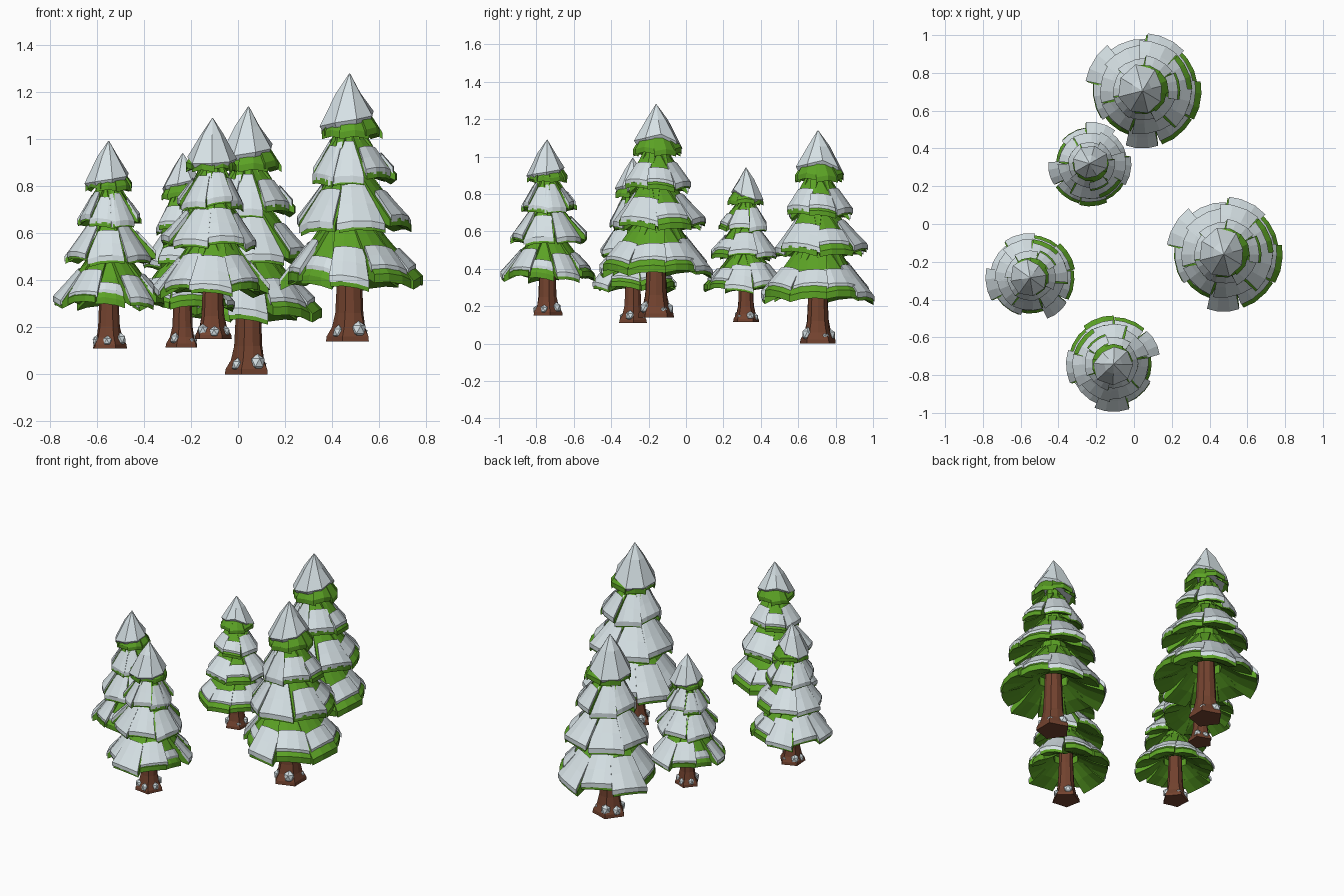
import bpy, bmesh, math, random
from mathutils import Vector

if "Cube" in bpy.data.objects:
    bpy.data.objects.remove(bpy.data.objects["Cube"])

random.seed(4)


def material(name, rgb):
    m = bpy.data.materials.new(name)
    m.diffuse_color = (*rgb, 1)
    m.use_nodes = True
    m.node_tree.nodes["Principled BSDF"].inputs["Base Color"].default_value = m.diffuse_color
    return m


GREEN = material("needle green", (0.105, 0.36, 0.018))
SNOW = material("snow white", (0.67, 0.75, 0.78))
BARK = material("bark brown", (0.17, 0.055, 0.028))


def slab(bm, surface, rows, cols, thick_in, thick_out):
    """Closed slab: a grid on the surface with a lower copy, thickness varies outward."""
    n, m = len(rows), len(cols)
    top = [[bm.verts.new(surface(t, s)) for s in cols] for t in rows]
    low = [[bm.verts.new(v.co - Vector((0, 0, thick_in + (thick_out - thick_in) * i / (n - 1))))
            for v in row] for i, row in enumerate(top)]
    for i in range(n - 1):
        for j in range(m - 1):
            bm.faces.new((top[i][j], top[i + 1][j], top[i + 1][j + 1], top[i][j + 1]))
            bm.faces.new((low[i][j], low[i][j + 1], low[i + 1][j + 1], low[i + 1][j]))
    rim = [(0, j) for j in range(m)] + [(i, m - 1) for i in range(1, n)]
    rim += [(n - 1, j) for j in range(m - 2, -1, -1)] + [(i, 0) for i in range(n - 2, 0, -1)]
    for (a, b), (c, d) in zip(rim, rim[1:] + rim[:1]):
        bm.faces.new((top[a][b], top[c][d], low[c][d], low[a][b]))


def loft(bm, rings):
    """Skin over a list of point rings, closed at both ends."""
    vs = [[bm.verts.new(p) for p in r] for r in rings]
    for a, b in zip(vs, vs[1:]):
        for i in range(len(a)):
            k = (i + 1) % len(a)
            bm.faces.new((a[i], a[k], b[k], b[i]))
    bm.faces.new(vs[0][::-1])
    bm.faces.new(vs[-1])


def ring(n, r, z):
    return [(r * math.cos(math.tau * i / n), r * math.sin(math.tau * i / n), z)
            for i in range(n)]


def bough_surface(deg, r_in, r_out, z_in, z_out, w_in, w_out, lift=0.0, tilt=0.0):
    """Sloping bough, t runs outward and s across; the middle is a ridge."""
    a = math.radians(deg)
    out, side = Vector((math.cos(a), math.sin(a), 0)), Vector((-math.sin(a), math.cos(a), 0))

    def f(t, s):
        w = w_in + (w_out - w_in) * t
        r = r_in + (r_out - r_in) * t - 0.25 * w * abs(s) * t
        z = z_in + (z_out - z_in) * t ** 0.88 - 0.18 * w * abs(s) + lift + tilt * s * t
        return out * r + side * (s * w) + Vector((0, 0, z))
    return f


def finish(bm, name, mat):
    bmesh.ops.recalc_face_normals(bm, faces=bm.faces)
    me = bpy.data.meshes.new(name)
    bm.to_mesh(me)
    bm.free()
    me.materials.append(mat)
    return me


# Boughs: angle, radius, half width, snow start and end along the bough (end 0 = bare)
LOW = [(-90, .305, .085, .50, 1.03), (-50, .31, .105, .52, .90), (-10, .32, .105, .55, .86),
       (28, .30, .10, .55, .90), (66, .305, .105, .42, 1.04), (107, .275, .10, .40, 1.04),
       (150, .305, .11, .40, 1.04), (192, .27, .10, .42, .98), (232, .25, .085, .7, .88)]
MID = [(-75, .23, .105, .3, 1.04), (-25, .265, .11, .45, 1.0), (24, .27, .10, .55, .86),
       (68, .265, .105, .38, 1.04), (120, .24, .105, .3, 1.04), (172, .225, .10, .3, 1.04),
       (228, .225, .10, .38, 1.03)]
HIGH = [(-95, .155, .075, .25, 1.05), (-40, .18, .08, .42, 1.0), (8, .205, .075, .55, .92),
        (60, .185, .08, .4, 1.05), (112, .17, .08, .3, 1.05), (165, .155, .075, .25, 1.05),
        (215, .16, .075, .35, 1.0)]
# boughs, inner radius, inner height, edge height, inner half width, green thickness in and out
TIERS = [(LOW, .085, .53, .285, .06, .19, .036), (MID, .065, .735, .515, .055, .16, .03),
         (HIGH, .05, .895, .715, .045, .13, .026)]

green, snow = bmesh.new(), bmesh.new()
for boughs, r_in, z_in, z_out, w_in, thick_in, thick_out in TIERS:
    for k, (deg, r, w, s0, s1) in enumerate(boughs):
        edge = z_out + (0.012 if k % 2 else -0.008) + random.uniform(-.008, .008)
        tilt = random.uniform(-.014, .014)
        slab(green, bough_surface(deg, r_in, r, z_in, edge, w_in, w * .97, tilt=tilt),
             (0, .5, 1), (-1, -.35, .4, 1), thick_in, thick_out)
        # Snow plate, narrow at the top so green shows between plates
        slab(snow, bough_surface(deg + random.uniform(-3, 3), r_in, r, z_in, edge,
                                 w_in * .75, w * .99, lift=.018, tilt=tilt),
             (s0, (s0 + s1) / 2, s1), (-1, -.35, .4, 1), .028, .028)
    # Green core closing the gaps between boughs
    loft(green, [ring(9, r_in + .05, z_in - .14), ring(9, r_in, z_in - .01),
                 ring(9, r_in - .02, z_in + .08)])

# Top skirt of green boughs, and the snow cone
for k in range(7):
    r = (.125, .13, .14, .14, .13, .12, .12)[k]
    slab(green, bough_surface(-80 + k * 360 / 7, .03, r, 1.06, .90 + .012 * (k % 2),
                              .025, .064), (0, .5, 1), (-1, 0, 1), .10, .028)
rim, under = [], []
for i in range(8):
    a = math.tau * i / 8 + .25
    r = (.105, .13, .145, .135, .132, .125, .122, .112)[i]
    z = (.98, .94, .905, .905, .915, .93, .945, .96)[i]
    rim.append((r * math.cos(a), r * math.sin(a), z))
    under.append((r * .9 * math.cos(a), r * .9 * math.sin(a), z - .02))
tip = [(p[0] * .015, p[1] * .015, 1.14) for p in rim]
loft(snow, [under, rim, [(p[0] * .46, p[1] * .46, 1.055) for p in rim], tip])

# Trunk with a flared, rooted foot
trunk = bmesh.new()
loft(trunk, [[((r * (1 + k * (i % 2))) * math.cos(math.tau * i / 10),
               (r * (1 + k * (i % 2))) * math.sin(math.tau * i / 10), z) for i in range(10)]
             for r, k, z in ((.08, .26, 0), (.079, .24, .022), (.066, .14, .06),
                             (.058, .06, .12), (.052, .02, .28), (.045, 0, .5))])

# Snow lumps lying on the roots
for deg, size, z in ((-55, .042, .05), (35, .03, .035), (105, .04, .045),
                     (160, .036, .035), (225, .034, .04)):
    a = math.radians(deg)
    for v in bmesh.ops.create_icosphere(snow, subdivisions=1, radius=size)["verts"]:
        v.co = Vector((v.co.x * .8, v.co.y * .8, v.co.z * .9)) + Vector(
            (.066 * math.cos(a), .066 * math.sin(a), z))

parts = {"trunk": finish(trunk, "trunk", BARK), "boughs": finish(green, "boughs", GREEN),
         "snow": finish(snow, "snow", SNOW)}

# Five trees: x, y, foot height, scale, turn in degrees
TREES = [(.045, .705, 0, 1, 0), (.475, -.16, .14, 1, 0), (-.55, -.285, .11, .775, 40),
         (-.235, .32, .115, .725, -75), (-.108, -.742, .15, .825, 119)]
for i, (x, y, z, scale, turn) in enumerate(TREES, 1):
    for name, mesh in parts.items():
        ob = bpy.data.objects.new(f"tree_{i}_{name}", mesh)
        ob.location = (x, y, z)
        ob.scale = (scale,) * 3
        ob.rotation_euler.z = math.radians(turn)
        bpy.context.collection.objects.link(ob)
